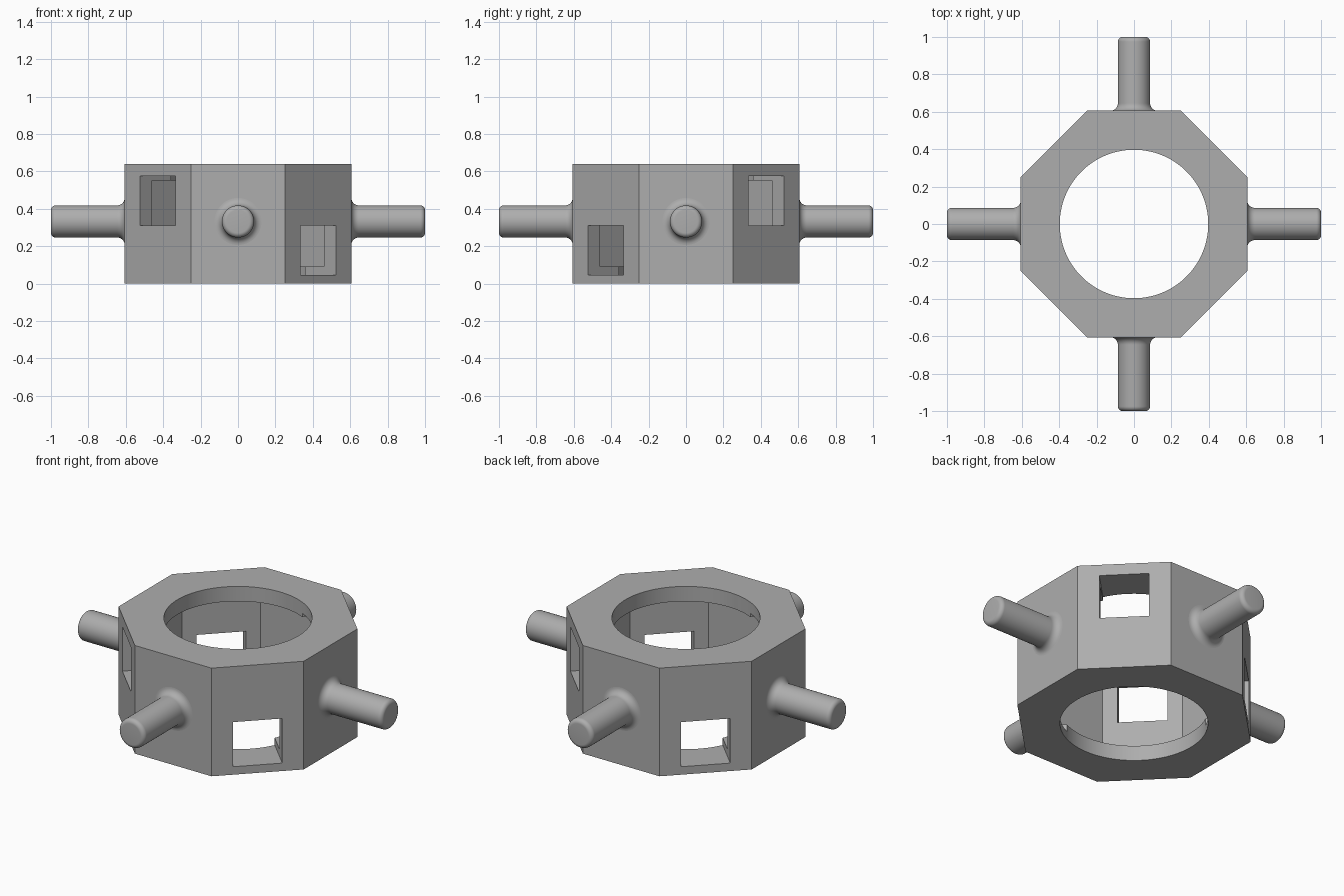
import bpy, bmesh
from math import cos, sin, pi, radians
from mathutils import Matrix, Vector

cube = bpy.data.objects.get("Cube")
if cube:
    bpy.data.objects.remove(cube)

HEIGHT, APOTHEM, WALL = 0.64, 0.606, 0.088
HOLE_RADIUS = 0.397
PEG_Z, PEG_RADIUS, FILLET, TIP_ROUND = 0.332, 0.086, 0.04, 0.025

grey = bpy.data.materials.new("plain grey")
grey.use_nodes = True
colour = (0.42, 0.42, 0.42, 1)
grey.diffuse_color = colour
grey.node_tree.nodes["Principled BSDF"].inputs["Base Color"].default_value = colour


def make_object(name, bm):
    bmesh.ops.recalc_face_normals(bm, faces=bm.faces)
    mesh = bpy.data.meshes.new(name)
    bm.to_mesh(mesh)
    bm.free()
    mesh.materials.append(grey)
    obj = bpy.data.objects.new(name, mesh)
    bpy.context.collection.objects.link(obj)
    return obj


def select(obj):
    bpy.ops.object.select_all(action="DESELECT")
    obj.select_set(True)
    bpy.context.view_layer.objects.active = obj


def prism(name, sides, radius, low, high):
    bm = bmesh.new()
    turn = Matrix.Rotation(pi / sides, 4, "Z")
    place = Matrix.Translation((0, 0, (low + high) / 2)) @ turn
    bmesh.ops.create_cone(bm, cap_ends=True, segments=sides, radius1=radius,
                          radius2=radius, depth=high - low, matrix=place)
    return make_object(name, bm)


def slot(name, angle, low, high):
    bm = bmesh.new()
    place = (Matrix.Rotation(angle, 4, "Z")
             @ Matrix.Translation((0, 0, (low + high) / 2))
             @ Matrix.Diagonal((2, 0.268, high - low, 1)))
    bmesh.ops.create_cube(bm, size=1, matrix=place)
    return make_object(name, bm)


def cut(target, cutter):
    cutter.hide_render = True
    mod = target.modifiers.new("cut", "BOOLEAN")
    mod.operation, mod.solver, mod.object = "DIFFERENCE", "EXACT", cutter
    select(target)
    bpy.ops.object.modifier_apply(modifier=mod.name)
    bpy.data.objects.remove(cutter)


# Hollow octagonal housing with round openings and two crossing slots
corner = 1 / cos(pi / 8)
housing = prism("housing", 8, APOTHEM * corner, 0, HEIGHT)
cut(housing, prism("cavity_cutter", 8, (APOTHEM - WALL) * corner,
                   0.09, HEIGHT - WALL))
cut(housing, prism("opening_cutter", 96, HOLE_RADIUS, -0.1, HEIGHT + 0.1))
cut(housing, slot("upper_slot_cutter", pi / 4, 0.311, 0.574))
cut(housing, slot("lower_slot_cutter", -pi / 4, 0.047, 0.311))

# Peg profile: base fillet, straight shaft, rounded tip
steps = [i * pi / 16 for i in range(9)]
profile = [(PEG_RADIUS + FILLET * (1 - sin(a)), APOTHEM + FILLET * (1 - cos(a)))
           for a in steps]
profile += [(PEG_RADIUS - TIP_ROUND * (1 - cos(a)), 1 - TIP_ROUND * (1 - sin(a)))
            for a in steps]
profile.append((0, 1))


def peg(name, angle):
    bm = bmesh.new()
    verts = [bm.verts.new((r, 0, h)) for r, h in profile]
    edges = [bm.edges.new(pair) for pair in zip(verts, verts[1:])]
    bmesh.ops.spin(bm, geom=verts + edges, axis=(0, 0, 1), cent=(0, 0, 0),
                   angle=2 * pi, steps=48)
    bmesh.ops.remove_doubles(bm, verts=bm.verts, dist=0.0001)
    # Lay the peg along x, then turn it to its side
    place = (Matrix.Translation((0, 0, PEG_Z)) @ Matrix.Rotation(angle, 4, "Z")
             @ Matrix.Rotation(pi / 2, 4, "Y"))
    bmesh.ops.transform(bm, matrix=place, verts=bm.verts)
    obj = make_object(name, bm)
    # Open shells need their winding checked against the tip direction
    tip = Vector((cos(angle), sin(angle), 0))
    if max(obj.data.polygons, key=lambda p: p.center.dot(tip)).normal.dot(tip) < 0:
        obj.data.flip_normals()
    return obj


parts = [housing]
for i, side in enumerate(("left", "back", "right", "front")):
    parts.append(peg(side + "_peg", i * pi / 2))

for part in parts:
    select(part)
    bpy.ops.object.shade_smooth_by_angle(angle=radians(30))
